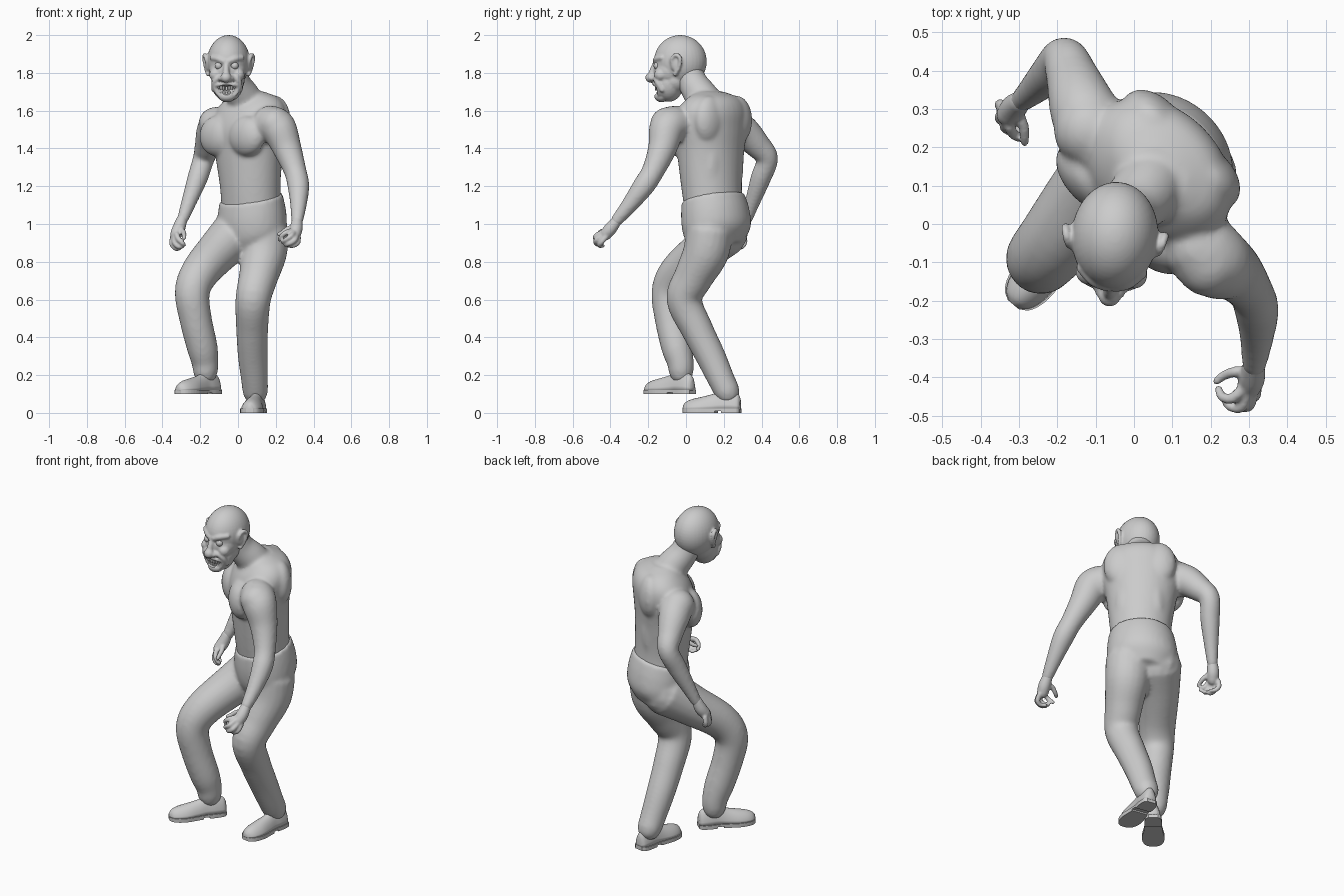
import bpy, bmesh
from math import sin, cos, pi, sqrt, radians
from mathutils import Vector, Matrix

U = Vector((0.71, -0.71, 0))    # wearer's left across the twisted chest
V = Vector((0.71, 0.71, 0))     # backwards from the chest
HEAD = Matrix.Translation((-0.05, -0.03, 1.86)) @ Matrix.Rotation(radians(-5), 4, 'Z')


def spline(pts, steps=5):
    P = [Vector(p) for p in pts]
    P = [2 * P[0] - P[1]] + P + [2 * P[-1] - P[-2]]
    out = []
    for i in range(1, len(P) - 2):
        a, b, c, d = P[i - 1:i + 3]
        for k in range(steps):
            t = k / steps
            out.append(0.5 * (2 * b + (c - a) * t + (2 * a - 5 * b + 4 * c - d) * t * t
                              + (3 * b - a - 3 * c + d) * t ** 3))
    return out + [P[-2]]


def bridge(bm, rings):
    n = len(rings[0])
    for r, s in zip(rings, rings[1:]):
        for i in range(n):
            bm.faces.new((r[i], r[(i + 1) % n], s[(i + 1) % n], s[i]))
    bm.faces.new(rings[0][::-1])
    bm.faces.new(rings[-1])


def loft(bm, pts, u, v, n=36):
    # points are x, y, z, half width, half depth
    rings = []
    for p in spline(pts):
        c = Vector(p[:3])
        rings.append([bm.verts.new(c + u * p[3] * cos(2 * pi * i / n) + v * p[4] * sin(2 * pi * i / n))
                      for i in range(n)])
    bridge(bm, rings)


def tube(bm, pts, n=20):
    # points are x, y, z, radius
    S = spline(pts)
    rings = []
    u = None
    for k, p in enumerate(S):
        t = (S[min(k + 1, len(S) - 1)] - S[max(k - 1, 0)]).to_3d().normalized()
        u = (t.orthogonal() if u is None else u - t * u.dot(t)).normalized()
        w = t.cross(u)
        rings.append([bm.verts.new(p.to_3d() + p[3] * (u * cos(2 * pi * i / n) + w * sin(2 * pi * i / n)))
                      for i in range(n)])
    bridge(bm, rings)
    for p in (S[0], S[-1]):
        ball(bm, p[:3], (p[3] * 0.97,) * 3, seg=12)


def ball(bm, c, r, rot=Matrix(), seg=24):
    M = Matrix.Translation(c) @ rot @ Matrix.Diagonal((*r, 1))
    bmesh.ops.create_uvsphere(bm, u_segments=seg, v_segments=seg * 2 // 3, radius=1, matrix=M)


def finish(name, bm, voxel=0, smooth=0, matrix=Matrix()):
    bmesh.ops.recalc_face_normals(bm, faces=bm.faces)
    me = bpy.data.meshes.new(name)
    bm.to_mesh(me)
    bm.free()
    ob = bpy.data.objects.new(name, me)
    bpy.context.collection.objects.link(ob)
    ob.matrix_world = matrix
    for f in me.polygons:
        f.use_smooth = True
    if voxel:
        m = ob.modifiers.new("fuse", 'REMESH')
        m.mode, m.voxel_size, m.use_smooth_shade = 'VOXEL', voxel, True
        m = ob.modifiers.new("soften", 'SMOOTH')
        m.factor, m.iterations = 0.5, smooth
    return ob


# upper body: torso, neck and arms fused together
bm = bmesh.new()
loft(bm, [(.07, .15, 1.06, .165, .145), (.065, .135, 1.2, .17, .15), (.055, .13, 1.38, .193, .16),
          (.055, .13, 1.5, .215, .168), (.07, .14, 1.6, .21, .155), (.08, .145, 1.665, .16, .115),
          (.07, .13, 1.7, .08, .06)], U, V)
tube(bm, [(.06, .13, 1.58, .11), (.03, .085, 1.67, .092), (-.01, .04, 1.74, .08), (-.03, .01, 1.81, .075)])
turn = Matrix.Rotation(radians(-45), 4, 'Z')
mid = Vector((.052, .125, 0))
for s in (-1, 1):
    ball(bm, mid + U * .108 * s - V * .118 + Vector((0, 0, 1.465)), (.118, .068, .108), turn)   # pec
    ball(bm, mid + U * .1 * s + V * .1 + Vector((0, 0, 1.55)), (.1, .065, .13), turn)    # shoulder blade
    ball(bm, mid + U * .07 * s + V * .095 + Vector((0, 0, 1.33)), (.07, .055, .2), turn)    # lower back
# left arm reaches forward, right arm swings back
tube(bm, [(.17, -.06, 1.53, .1), (.215, -.1, 1.505, .096), (.26, -.125, 1.4, .077), (.303, -.175, 1.28, .06),
          (.32, -.225, 1.2, .058), (.32, -.3, 1.1, .044), (.313, -.37, 1.015, .032)])
ball(bm, (.195, -.09, 1.53), (.092, .1, .09))
tube(bm, [(-.09, .22, 1.52, .1), (-.13, .295, 1.495, .09), (-.16, .38, 1.415, .07), (-.182, .43, 1.345, .058),
          (-.215, .395, 1.24, .054), (-.262, .35, 1.11, .04), (-.295, .32, 1.02, .03)])
ball(bm, (-.115, .245, 1.53), (.095, .095, .09))
finish("upper_body", bm, .01, 9)


# hands: palm, four curled fingers and a thumb
def hand(name, palm, fingers, thumb):
    bm = bmesh.new()
    tube(bm, palm)
    for f in fingers + [thumb]:
        tube(bm, [(*p, r) for p, r in zip(f, (.0145, .014, .0125, .0105))], 12)
    finish(name, bm, .006, 3)


hand("left_hand", [(.313, -.365, 1.02, .028), (.308, -.4, .975, .034), (.3, -.425, .945, .032)],
     [[(.32, -.425, .93), (.315, -.45, .9), (.29, -.455, .885), (.265, -.44, .885)],
      [(.31, -.44, .94), (.3, -.475, .915), (.27, -.475, .895), (.25, -.455, .89)],
      [(.295, -.445, .955), (.28, -.478, .935), (.25, -.475, .915), (.235, -.455, .905)],
      [(.285, -.43, .965), (.255, -.455, .955), (.23, -.45, .935), (.22, -.43, .915)]],
     [(.3, -.385, .98), (.265, -.385, .975), (.235, -.395, .955), (.215, -.41, .945)])
hand("right_hand", [(-.295, .32, 1.03, .028), (-.312, .305, .98, .034), (-.328, .285, .945, .032)],
     [[(-.345, .31, .935), (-.35, .31, .9), (-.335, .295, .878), (-.315, .28, .875)],
      [(-.345, .285, .93), (-.35, .275, .895), (-.33, .265, .87), (-.308, .26, .87)],
      [(-.335, .265, .93), (-.335, .25, .9), (-.315, .24, .88), (-.295, .24, .88)],
      [(-.325, .255, .945), (-.315, .235, .92), (-.295, .225, .9), (-.285, .23, .89)]],
     [(-.3, .285, .97), (-.288, .255, .955), (-.285, .23, .94), (-.285, .212, .925)])

# trousers: tilted waist and two legs fused together
bm = bmesh.new()
tilt = Vector((.68, .68, .22))
loft(bm, [(.068, .143, 1.14, .178, .16), (.073, .155, 1.05, .192, .175), (.078, .165, .96, .19, .17),
          (.075, .165, .88, .14, .13)], U, tilt)
tube(bm, [(.145, .125, .97, .125), (.138, .105, .85, .122), (.108, .04, .72, .104), (.08, -.01, .6, .094),
          (.075, .06, .44, .085), (.078, .13, .3, .079), (.088, .19, .17, .071), (.092, .22, .11, .068)])
tube(bm, [(.0, .2, .96, .135), (-.1, .09, .86, .116), (-.2, -.04, .745, .102), (-.242, -.09, .64, .093),
          (-.225, -.08, .5, .086), (-.19, -.05, .35, .082), (-.175, -.03, .27, .072), (-.172, -.025, .215, .066)])
finish("trousers", bm, .011, 9)


# shoes: upper, sole and heel built along the foot direction
def shoe(name, heel, toe, z0):
    heel, toe = Vector((*heel, z0)), Vector((*toe, z0))
    d = (toe - heel)
    side = Vector((-d.y, d.x, 0)).normalized()
    prof = [(0, .022, .06), (.05, .038, .085), (.2, .044, .1), (.35, .043, .098), (.5, .049, .08),
            (.7, .058, .065), (.85, .053, .054), (.95, .038, .04), (1, .015, .022)]
    S = spline(prof, 4)
    bm = bmesh.new()
    rings = []
    for t, w, h in S:
        c = heel + d * t + Vector((0, 0, .018))
        rings.append([bm.verts.new(c + side * w * cos(pi * i / 12) * (1 - .15 * sin(pi * i / 12))
                      + Vector((0, 0, h * sin(pi * i / 12)))) for i in range(13)])
    bridge(bm, rings)
    finish(name + "_upper", bm)
    for part, lo, hi, a, b in (("sole", .009, .022, 0, 1), ("heel", 0, .01, 0, .34), ("tread", 0, .01, .4, 1)):
        bm = bmesh.new()
        sel = [q for q in S if a <= q[0] <= b]
        loop = [(q, 1) for q in sel] + [(q, -1) for q in sel[::-1]]
        rings = [[bm.verts.new(heel + d * q[0] + side * s * (q[1] + .004) + Vector((0, 0, z)))
                  for q, s in loop] for z in (lo, hi)]
        bridge(bm, rings)
        ob = finish(name + "_" + part, bm)
        for f in ob.data.polygons:
            f.use_smooth = False


shoe("left_shoe", (.115, .288), (.06, -.015), 0)
shoe("right_shoe", (-.108, .035), (-.315, -.21), .1)


# head: skull, jaw and facial features fused, in head-local coordinates
def jaw_y(x, z):
    return -.06 - .077 * sqrt(max(.05, 1 - (x / .088) ** 2 - ((z + .115) / .1) ** 2))


bm = bmesh.new()
ball(bm, (0, 0, 0), (.113, .14, .14), seg=36)
ball(bm, (0, -.055, -.05), (.098, .085, .09))
ball(bm, (0, -.03, -.1), (.088, .085, .075))
ball(bm, (0, -.06, -.115), (.085, .077, .098))
ball(bm, (0, -.1, -.185), (.045, .038, .03))
tube(bm, [(0, -.128, .0, .013), (0, -.145, -.04, .016), (0, -.152, -.08, .022)], 14)
ball(bm, (0, -.158, -.085), (.029, .028, .027))
lip = []
for k in range(17):
    x, z = .062 * cos(2 * pi * k / 16), -.158 + .036 * sin(2 * pi * k / 16)
    z += 5 * x * x
    lip.append((x, jaw_y(x, z), z, .0105))
tube(bm, lip, 12)
for s in (-1, 1):
    ball(bm, (s * .024, -.143, -.09), (.017, .02, .015))
    ball(bm, (s * .06, -.098, -.07), (.034, .036, .034))
    tube(bm, [(s * .01, -.134, .0, .014), (s * .045, -.121, .014, .016), (s * .08, -.092, .02, .014)], 12)
    tube(bm, [(s * .025, -.136, -.08, .011), (s * .062, -.118, -.105, .016), (s * .07, -.09, -.15, .014)], 12)
    tube(bm, [(s * .105, -.03, -.035, .009), (s * .116, -.035, .012, .01), (s * .125, -.012, .035, .011),
              (s * .13, .01, .016, .011), (s * .122, .004, -.03, .01), (s * .108, -.018, -.068, .011)], 12)
    ball(bm, (s * .11, -.012, -.01), (.014, .024, .05))
head = finish("head", bm, .006, 3, HEAD)

# hidden cutter for the mouth and eye sockets
bm = bmesh.new()
ball(bm, (0, -.14, -.15), (.052, .03, .027))
for s in (-1, 1):
    ball(bm, (s * .042, -.148, -.022), (.026, .026, .018))
cut = finish("face_cutter", bm, matrix=HEAD)
cut.hide_render = True
m = head.modifiers.new("sockets", 'BOOLEAN')
m.operation, m.object, m.solver = 'DIFFERENCE', cut, 'MANIFOLD'

# eyes
bm = bmesh.new()
for s in (-1, 1):
    ball(bm, (s * .042, -.117, -.022), (.021, .021, .021))
finish("eyes", bm, matrix=HEAD)

# upper and lower teeth
bm = bmesh.new()
for row in (-1, 1):
    for k in range(-3, 4):
        x = k * .014
        z = -.156 + 5 * x * x + row * .014
        M = Matrix.Translation((x, jaw_y(x, z) + .006, z)) @ Matrix.Diagonal((.0118, .013, .022, 1))
        bmesh.ops.create_cube(bm, size=1, matrix=M)
ob = finish("teeth", bm, matrix=HEAD)
b = ob.modifiers.new("round", 'BEVEL')
b.width, b.segments = .003, 2
